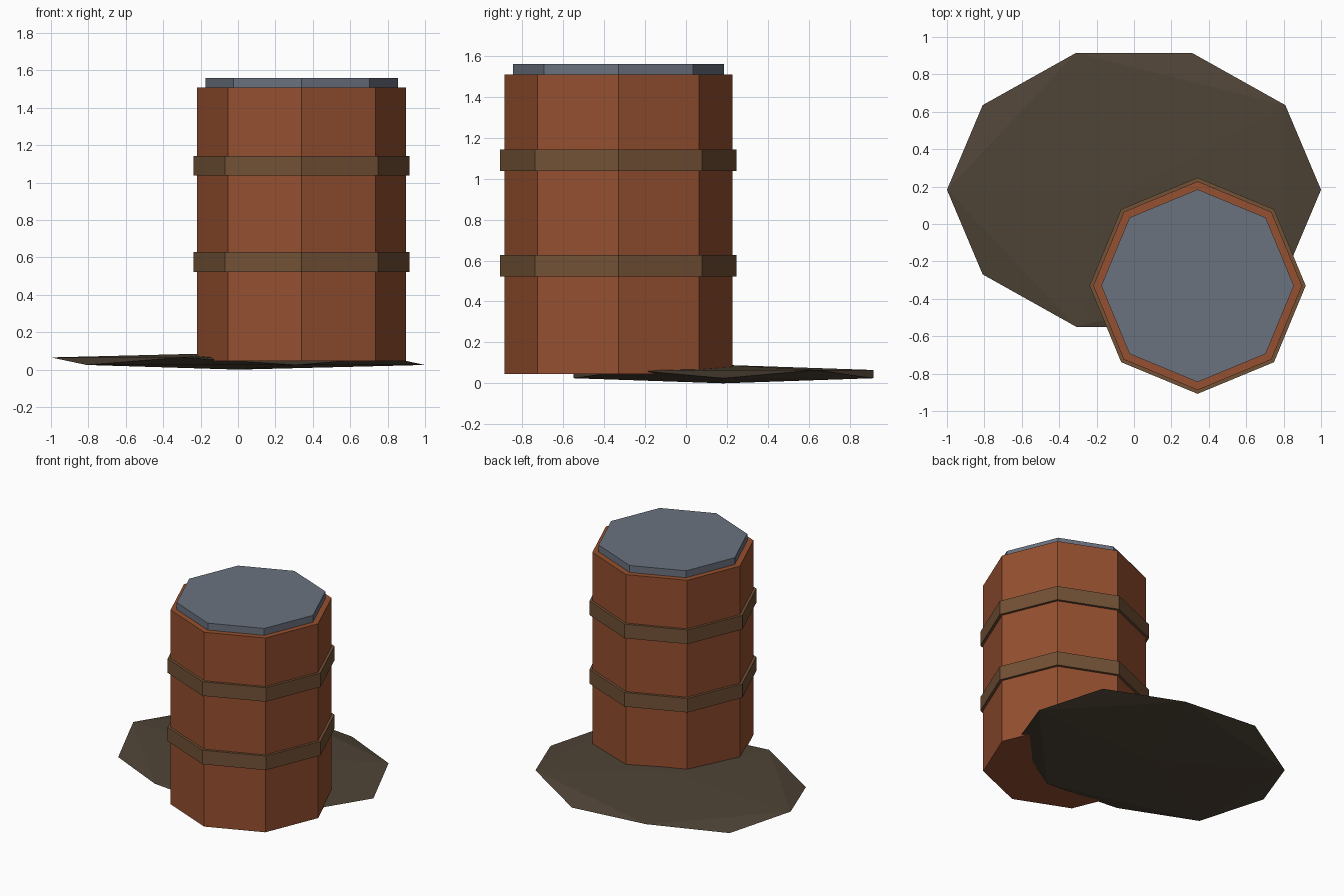
import bpy
import math

if "Cube" in bpy.data.objects:
    bpy.data.objects.remove(bpy.data.objects["Cube"])

CX, CY = 0.34, -0.33  # barrel axis


def material(name, rgb):
    m = bpy.data.materials.new(name)
    m.diffuse_color = (*rgb, 1.0)
    m.use_nodes = True
    m.node_tree.nodes["Principled BSDF"].inputs["Base Color"].default_value = m.diffuse_color
    return m


rust = material("rust_orange", (0.30, 0.079, 0.029))
brown = material("band_brown", (0.17, 0.082, 0.037))
slate = material("slate_grey", (0.147, 0.168, 0.212))
earth = material("dark_earth", (0.078, 0.057, 0.037))


def octagon(name, radius, z0, z1, mat):
    """Eight-sided prism on the barrel axis with a corner pointing along +x."""
    bpy.ops.mesh.primitive_cylinder_add(vertices=8, radius=radius, depth=z1 - z0,
                                        location=(CX, CY, (z0 + z1) / 2))
    ob = bpy.context.object
    ob.name = name
    ob.data.materials.append(mat)
    return ob


# Barrel body, lid and hoops
octagon("barrel_body", 0.558, 0.045, 1.508, rust)
octagon("barrel_lid", 0.515, 1.50, 1.56, slate)
for name, z in (("lower_band", 0.575), ("upper_band", 1.09)):
    octagon(name, 0.578, z - 0.053, z + 0.053, brown)

# Ground patch: flattened icosahedron
bpy.ops.mesh.primitive_ico_sphere_add(subdivisions=1, radius=1.0,
                                      location=(0, 0.183, 0.045),
                                      rotation=(0, 0, math.pi))
ground = bpy.context.object
ground.name = "ground_patch"
ground.scale = (1.118, 0.861, 0.045)
ground.data.materials.append(earth)
